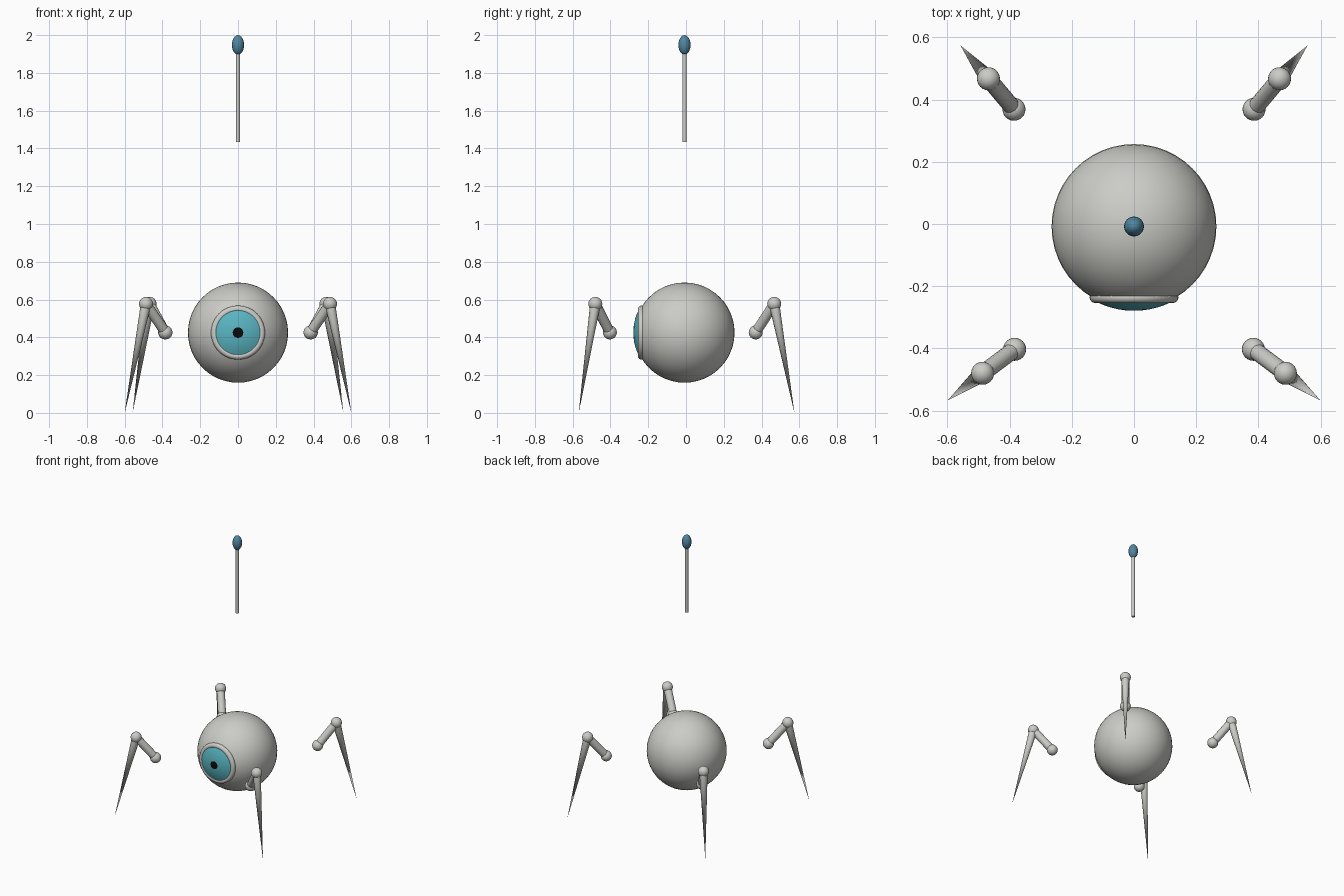
import bpy, bmesh, math
from mathutils import Vector, Matrix

if "Cube" in bpy.data.objects:
    bpy.data.objects.remove(bpy.data.objects["Cube"])


def material(name, rgb):
    m = bpy.data.materials.new(name)
    m.diffuse_color = (*rgb, 1)
    m.use_nodes = True
    m.node_tree.nodes["Principled BSDF"].inputs["Base Color"].default_value = m.diffuse_color
    return m


GREY = material("pale grey", (0.60, 0.60, 0.57))
TEAL = material("teal", (0.10, 0.46, 0.54))
BLUE = material("steel blue", (0.08, 0.24, 0.35))
BLACK = material("black", (0.003, 0.003, 0.003))


def finish(name, mat, angle=40):
    ob = bpy.context.object
    ob.name = name
    ob.data.materials.append(mat)
    bpy.ops.object.shade_smooth_by_angle(angle=math.radians(angle))
    return ob


def ball(name, centre, radius, mat, stretch=1.0, segs=24):
    bpy.ops.mesh.primitive_uv_sphere_add(segments=segs, ring_count=segs // 2,
                                         radius=radius, location=centre)
    bpy.context.object.scale.z = stretch
    return finish(name, mat)


def limb(name, a, b, r1, r2, mat, sides=16):
    a, b = Vector(a), Vector(b)
    bpy.ops.mesh.primitive_cone_add(vertices=sides, radius1=r1, radius2=r2,
                                    depth=(b - a).length, location=(a + b) / 2)
    bpy.context.object.rotation_mode = 'QUATERNION'
    bpy.context.object.rotation_quaternion = (b - a).to_track_quat('Z', 'Y')
    return finish(name, mat)


# Body
CENTRE = Vector((0, -0.008, 0.425))
ball("body", CENTRE, 0.265, GREY, segs=48)

# Eye rim
bpy.ops.mesh.primitive_torus_add(location=(0, -0.236, CENTRE.z),
                                 rotation=(math.pi / 2, 0, 0),
                                 major_radius=0.125, minor_radius=0.018,
                                 major_segments=48, minor_segments=16)
finish("eye_rim", GREY)

# Eye lens: shallow cap over the body, with the pupil as its central faces
LENS, PUPIL = 0.271, 0.028
bm = bmesh.new()
profile = [bm.verts.new((r, -math.sqrt(LENS ** 2 - r ** 2), 0))
           for r in (0, PUPIL, 0.05, 0.075, 0.1, 0.125)]
edges = [bm.edges.new(pair) for pair in zip(profile, profile[1:])]
bmesh.ops.spin(bm, geom=profile + edges, cent=(0, 0, 0), axis=(0, 1, 0),
               angle=math.tau, steps=40, use_merge=False)
bmesh.ops.remove_doubles(bm, verts=bm.verts[:], dist=1e-5)
bmesh.ops.recalc_face_normals(bm, faces=bm.faces[:])
if sum(f.normal.y for f in bm.faces) > 0:
    bmesh.ops.reverse_faces(bm, faces=bm.faces[:])
for f in bm.faces:
    c = f.calc_center_median()
    f.material_index = 1 if math.hypot(c.x, c.z) < PUPIL else 0
    f.smooth = True
mesh = bpy.data.meshes.new("eye_lens")
bm.to_mesh(mesh)
bm.free()
mesh.materials.append(TEAL)
mesh.materials.append(BLACK)
lens = bpy.data.objects.new("eye_lens", mesh)
lens.location = CENTRE
bpy.context.collection.objects.link(lens)

# Floating antenna
limb("antenna_rod", (0, -0.008, 1.435), (0, -0.008, 1.93), 0.011, 0.011, GREY)
ball("antenna_tip", (0, -0.008, 1.948), 0.032, BLUE, stretch=1.62)

# Legs: hip ball, thigh, knee ball and pointed shin, mirrored left and right
LEGS = {
    "front": ((0.384, -0.403), (0.487, -0.480), (0.600, -0.568)),
    "back": ((0.386, 0.369), (0.468, 0.467), (0.558, 0.574)),
}
for end, points in LEGS.items():
    for side, sign in (("left", -1), ("right", 1)):
        hip, knee, foot = (Vector((x * sign, y, z))
                           for (x, y), z in zip(points, (0.426, 0.577, 0.0)))
        tag = f"{end}_{side}_"
        ball(tag + "hip", hip, 0.037, GREY)
        limb(tag + "thigh", hip, knee, 0.027, 0.027, GREY)
        ball(tag + "knee", knee, 0.037, GREY)
        limb(tag + "shin", knee, foot, 0.028, 0.0, GREY, sides=12)
